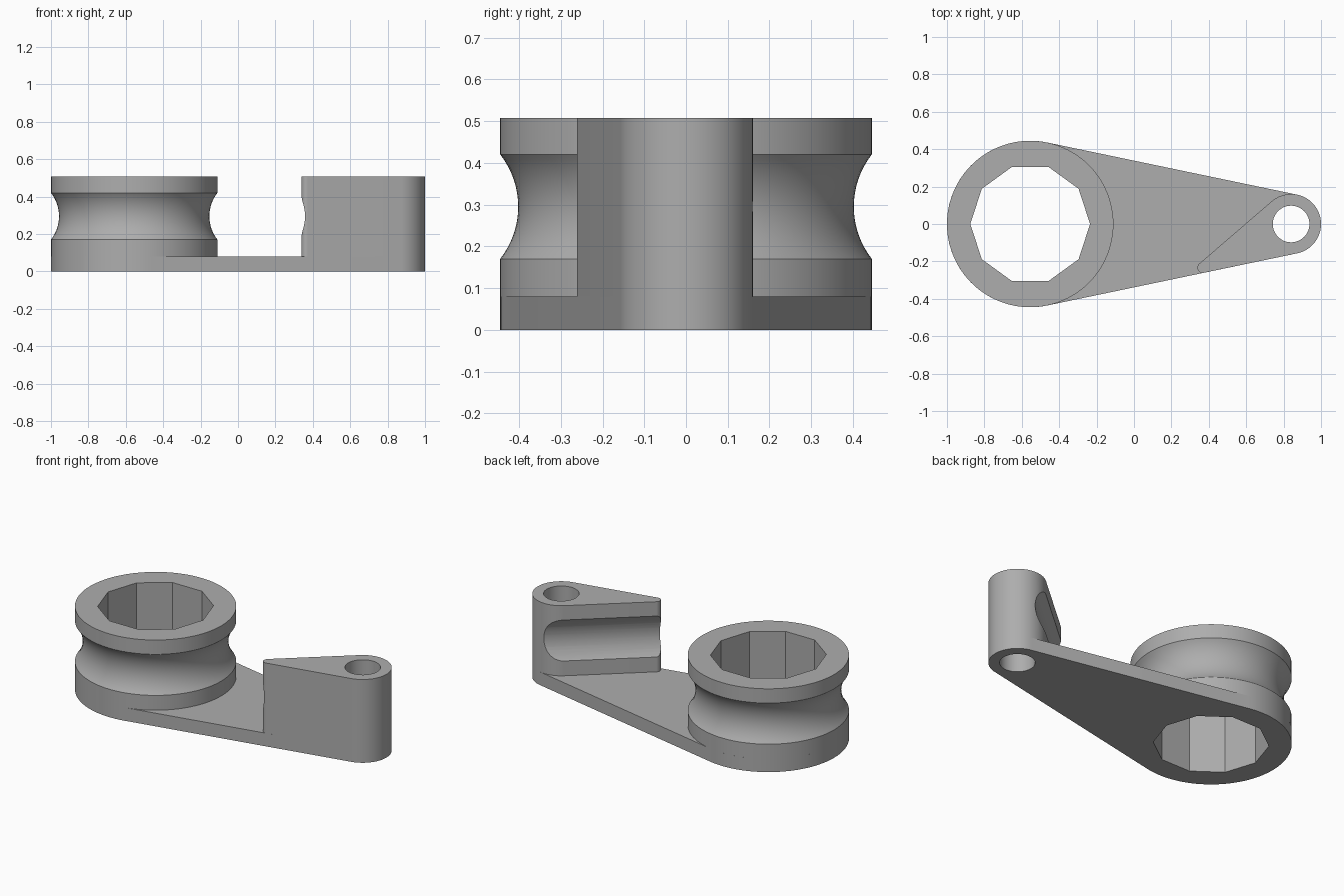
import bpy, bmesh, math
from mathutils import Vector, Matrix

cube = bpy.data.objects.get("Cube")
if cube:
    bpy.data.objects.remove(cube, do_unlink=True)

HEIGHT, PLATE = 0.507, 0.08           # overall height, arm plate thickness
HUB, HUB_R = Vector((-0.555, 0)), 0.445
PIN, PIN_R = Vector((0.84, 0)), 0.16
TIP, TIP_R = Vector((0.367, -0.2335)), 0.028
GROOVE_Z, GROOVE_HALF, GROOVE_R = 0.295, 0.125, 0.203

grey = bpy.data.materials.new("grey metal")
grey.use_nodes = True
colour = (0.42, 0.42, 0.42, 1)
grey.diffuse_color = colour
grey.node_tree.nodes["Principled BSDF"].inputs["Base Color"].default_value = colour


def finish(name, bm):
    bmesh.ops.recalc_face_normals(bm, faces=bm.faces)
    mesh = bpy.data.meshes.new(name)
    bm.to_mesh(mesh)
    bm.free()
    mesh.materials.append(grey)
    obj = bpy.data.objects.new(name, mesh)
    bpy.context.collection.objects.link(obj)
    return obj


def select(obj):
    bpy.ops.object.select_all(action='DESELECT')
    obj.select_set(True)
    bpy.context.view_layer.objects.active = obj


def arc(centre, radius, start, end, steps):
    """Points on a circle from start to end angle."""
    return [centre + radius * Vector((math.cos(a), math.sin(a)))
            for a in (start + (end - start) * i / steps for i in range(steps + 1))]


def belt_outline(c1, r1, c2, r2):
    """Outline of two circles joined by their outer tangents."""
    d = c2 - c1
    heading = math.atan2(d.y, d.x)
    spread = math.acos((r1 - r2) / d.length)
    return (arc(c2, r2, heading - spread, heading + spread, 48) +
            arc(c1, r1, heading + spread, heading - spread + 2 * math.pi, 64))


def prism(name, points, z0, z1):
    bm = bmesh.new()
    face = bm.faces.new([bm.verts.new((p.x, p.y, z0)) for p in points])
    top = bmesh.ops.extrude_face_region(bm, geom=[face], use_keep_orig=True)["geom"]
    bmesh.ops.translate(bm, vec=(0, 0, z1 - z0),
                        verts=[v for v in top if isinstance(v, bmesh.types.BMVert)])
    return finish(name, bm)


def lathe(name, profile, centre, segments):
    """Solid of revolution from (radius, z) points, capped at both ends."""
    bm = bmesh.new()
    rings = [[bm.verts.new((p.x, p.y, z))
              for p in arc(centre, r, 0, 2 * math.pi, segments)[:-1]] for r, z in profile]
    for low, high in zip(rings, rings[1:]):
        for i in range(segments):
            j = (i + 1) % segments
            bm.faces.new((low[i], low[j], high[j], high[i]))
    bm.faces.new(rings[0][::-1])
    bm.faces.new(rings[-1])
    return finish(name, bm)


def cut(obj, cutter):
    select(obj)
    mod = obj.modifiers.new("cut", 'BOOLEAN')
    mod.operation, mod.solver, mod.object = 'DIFFERENCE', 'EXACT', cutter
    bpy.ops.object.modifier_apply(modifier=mod.name)


# Arm plate joining the hub to the pin boss
arm_plate = prism("arm_plate", belt_outline(HUB, HUB_R, PIN, PIN_R), 0, PLATE)

# Pulley wheel with a concave rope groove
half_angle = math.asin(GROOVE_HALF / GROOVE_R)
axis_offset = GROOVE_R * math.cos(half_angle)
profile = [(HUB_R, PLATE)]
for i in range(17):
    a = half_angle * (i / 8 - 1)
    profile.append((HUB_R + axis_offset - GROOVE_R * math.cos(a),
                    GROOVE_Z + GROOVE_R * math.sin(a)))
profile.append((HUB_R, HEIGHT))
pulley_wheel = lathe("pulley_wheel", profile, HUB, 96)

# Wedge-shaped guide block around the pin
guide_block = prism("guide_block", belt_outline(PIN, PIN_R, TIP, TIP_R), PLATE, HEIGHT)

# Cutters: ten-sided hub bore, round pin hole, straight groove in the block
hub_bore = prism("hub_bore_cutter", arc(HUB, 0.32, 0, 2 * math.pi, 10)[:-1], -0.1, 0.7)
pin_hole = prism("pin_hole_cutter", arc(PIN, 0.098, 0, 2 * math.pi, 48)[:-1], -0.1, 0.7)
groove = prism("groove_cutter", arc(Vector((0, 0)), GROOVE_R, 0, 2 * math.pi, 72)[:-1], -1, 1)
along = TIP - PIN
side = math.atan2(along.y, along.x) - math.acos((PIN_R - TIP_R) / along.length)
reach = PIN_R + axis_offset
groove.matrix_world = (
    Matrix.Translation((PIN.x + reach * math.cos(side), PIN.y + reach * math.sin(side), GROOVE_Z))
    @ Matrix.Rotation(side, 4, 'Z') @ Matrix.Rotation(math.pi / 2, 4, 'X'))
bpy.context.view_layer.update()

for obj, cutter in ((arm_plate, hub_bore), (arm_plate, pin_hole), (pulley_wheel, hub_bore),
                    (guide_block, pin_hole), (guide_block, groove)):
    cut(obj, cutter)
for cutter in (hub_bore, pin_hole, groove):
    bpy.data.objects.remove(cutter, do_unlink=True)

# Smooth the round walls, keep the machined edges sharp
for obj in (arm_plate, pulley_wheel, guide_block):
    select(obj)
    bpy.ops.object.shade_smooth_by_angle(angle=math.radians(25))
